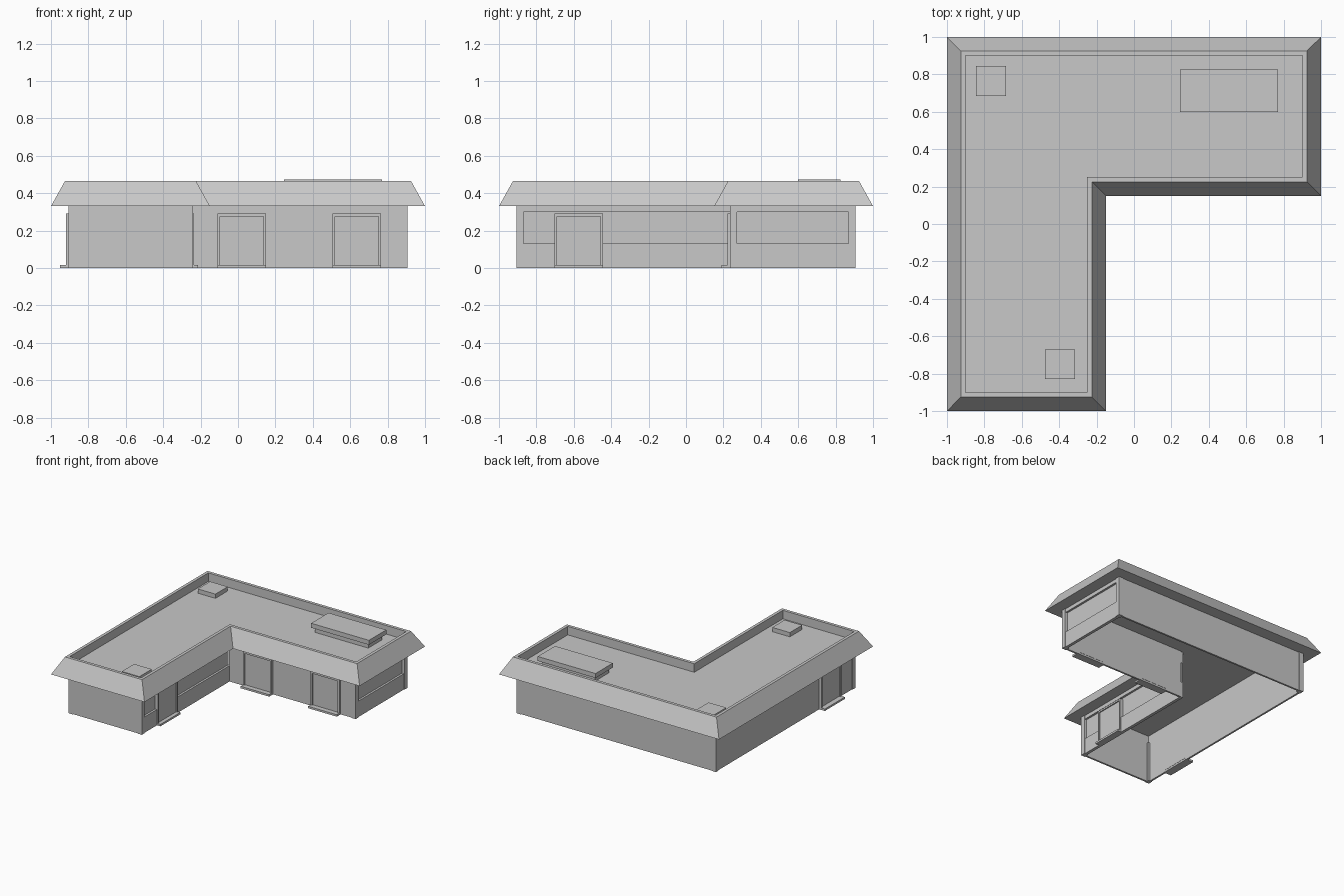
import bpy, bmesh

if "Cube" in bpy.data.objects:
    bpy.data.objects.remove(bpy.data.objects["Cube"], do_unlink=True)

GREY = (0.58, 0.58, 0.58, 1)
mat = bpy.data.materials.new("plain grey")
mat.use_nodes = True
mat.diffuse_color = GREY
mat.node_tree.nodes["Principled BSDF"].inputs["Base Color"].default_value = GREY

EAVE, DECK, TOP = 0.33, 0.395, 0.465
SILL, HEAD = 0.13, 0.30
# Outer wall planes
LEFT, RIGHT, FRONT, BACK = -0.905, 0.905, -0.905, 0.905
WING_X, WING_Y = -0.24, 0.235


def finish(name, bm):
    bmesh.ops.recalc_face_normals(bm, faces=bm.faces)
    me = bpy.data.meshes.new(name)
    bm.to_mesh(me)
    bm.free()
    me.materials.append(mat)
    ob = bpy.data.objects.new(name, me)
    bpy.context.collection.objects.link(ob)
    return ob


def box(name, x, y, z):
    bm = bmesh.new()
    bmesh.ops.create_cube(bm, size=1)
    for v in bm.verts:
        v.co = [sum(r) / 2 + c * (r[1] - r[0]) for r, c in zip((x, y, z), v.co)]
    return finish(name, bm)


def panel(name, axis, plane, sign, u, z, depth):
    """Box on a wall: u runs along the wall, depth is measured outwards."""
    d = sorted(plane + sign * o for o in depth)
    return box(name, d, u, z) if axis == "x" else box(name, u, d, z)


def footprint(d):
    """L-shaped outline of the eaves moved inwards by d."""
    return [(-1 + d, -1 + d), (-0.15 - d, -1 + d), (-0.15 - d, 0.15 + d),
            (1 - d, 0.15 + d), (1 - d, 1 - d), (-1 + d, 1 - d)]


# Roof: soffit, sloped fascia, parapet and sunken deck
bm = bmesh.new()
profile = [(0.1, EAVE), (0, EAVE), (0.075, TOP), (0.1, TOP), (0.1, DECK)]
rings = [[bm.verts.new((x, y, z)) for x, y in footprint(d)] for d, z in profile]
for low, high in zip(rings, rings[1:]):
    for i in range(len(low)):
        j = (i + 1) % len(low)
        bm.faces.new((low[i], low[j], high[j], high[i]))
bm.faces.new(rings[-1])
finish("roof", bm)

# Plain walls, slightly behind the corner posts
SKIN = (-0.02, -0.005)
for name, axis, plane, sign, u in [
        ("left_wall", "x", LEFT, -1, (FRONT, BACK)),
        ("back_wall", "y", BACK, 1, (LEFT, RIGHT)),
        ("front_wall", "y", FRONT, -1, (LEFT, WING_X)),
        ("wing_front_wall", "y", WING_Y, -1, (WING_X - 0.02, RIGHT))]:
    panel(name, axis, plane, sign, (u[0] + 0.01, u[1] - 0.01), (0, DECK), SKIN)

# Walls with a window band between the sill and the header
for name, plane, u in [("courtyard", WING_X, (FRONT + 0.01, WING_Y + 0.015)),
                       ("right_end", RIGHT, (WING_Y + 0.01, BACK - 0.01))]:
    panel(name + "_sill", "x", plane, 1, u, (0, SILL), (-0.03, -0.005))
    panel(name + "_window", "x", plane, 1, u, (SILL, HEAD), (-0.03, -0.022))
    panel(name + "_header", "x", plane, 1, u, (HEAD, DECK), (-0.03, -0.005))

# Corner posts
P = 0.037
for name, x, y in [("front_right", LEFT, FRONT), ("front_left", WING_X - P, FRONT),
                   ("wing_front", RIGHT - P, WING_Y), ("back_left", RIGHT - P, BACK - P),
                   ("back_right", LEFT, BACK - P)]:
    box(name + "_post", (x, x + P), (y, y + P), (0, EAVE))

# Doors with frames and doorsteps
for name, axis, plane, sign, c, out, step in [
        ("left_wing_door", "x", WING_X, 1, -0.573, 0.005, 0.027),
        ("side_door", "x", LEFT, -1, -0.573, 0.015, 0.047),
        ("courtyard_door", "y", WING_Y, -1, 0.02, 0.013, 0.045),
        ("end_door", "y", WING_Y, -1, 0.635, 0.013, 0.045)]:
    a, b, rim, top = c - 0.13, c + 0.13, 0.014, 0.29
    depth = (-0.022, out)
    panel(name, axis, plane, sign, (a + rim, b - rim), (0.015, top - rim), (-0.022, out - 0.009))
    panel(name + "_jamb_a", axis, plane, sign, (a, a + rim), (0, top), depth)
    panel(name + "_jamb_b", axis, plane, sign, (b - rim, b), (0, top), depth)
    panel(name + "_lintel", axis, plane, sign, (a + rim, b - rim), (top - rim, top), depth)
    panel(name + "_step", axis, plane, sign, (a, b), (0, 0.016), (-0.01, step))

# Rooftop units
box("roof_vent_back", (-0.845, -0.685), (0.685, 0.845), (DECK, 0.43))
box("roof_vent_front", (-0.475, -0.315), (-0.83, -0.67), (DECK, 0.43))
box("roof_unit_base", (0.265, 0.75), (0.62, 0.80), (DECK, 0.44))
box("roof_unit_cover", (0.245, 0.77), (0.6, 0.825), (0.435, 0.472))
